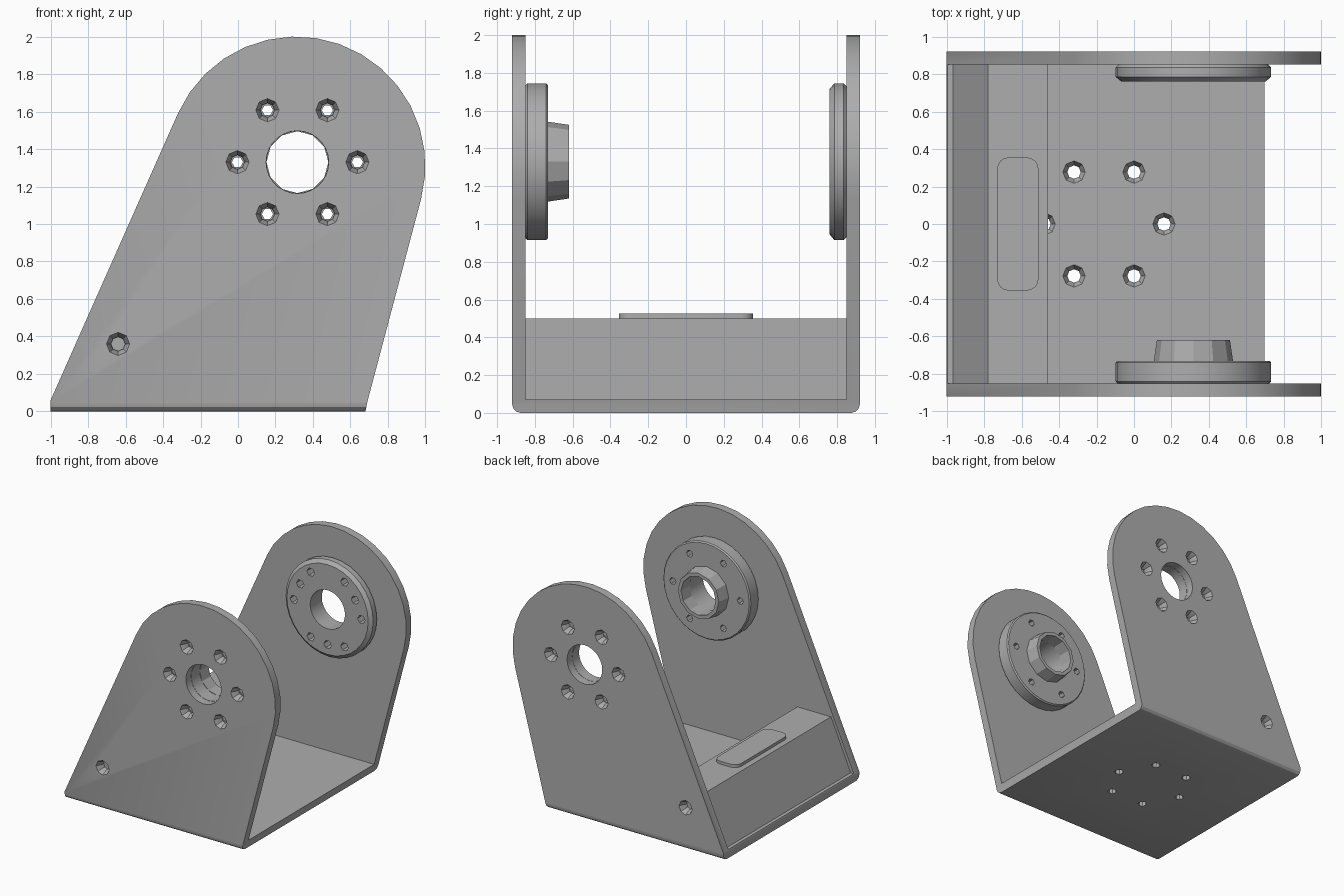
import bpy, bmesh
from math import sin, cos, pi, radians
from mathutils import Vector

if "Cube" in bpy.data.objects:
    bpy.data.objects.remove(bpy.data.objects["Cube"])

grey = bpy.data.materials.new("plain grey")
grey.use_nodes = True
grey.diffuse_color = (0.42, 0.42, 0.42, 1)
grey.node_tree.nodes["Principled BSDF"].inputs["Base Color"].default_value = grey.diffuse_color

AXLE = Vector((0.317, 0, 1.33))
BOLT_R = 0.32


def finish(name, bm):
    bmesh.ops.recalc_face_normals(bm, faces=bm.faces)
    mesh = bpy.data.meshes.new(name)
    bm.to_mesh(mesh)
    bm.free()
    mesh.materials.append(grey)
    obj = bpy.data.objects.new(name, mesh)
    bpy.context.collection.objects.link(obj)
    return obj


def prism(bm, outline, y):
    """Extrude an x-z outline from -y to +y."""
    front = [bm.verts.new((x, -y, z)) for x, z in outline]
    face = bm.faces.new(front)
    ext = bmesh.ops.extrude_face_region(bm, geom=[face])
    moved = [v for v in ext["geom"] if isinstance(v, bmesh.types.BMVert)]
    bmesh.ops.translate(bm, verts=moved, vec=(0, 2 * y, 0))


def turned(bm, rings, centre, axis="Y", sides=8, hollow=False):
    """Revolve (radius, offset) pairs; hollow joins the last ring to the first."""
    loops = []
    for r, t in rings:
        loop = []
        for i in range(sides):
            a = 2 * pi * i / sides
            u, w = r * cos(a), r * sin(a)
            local = (u, t, w) if axis == "Y" else (u, w, t)
            loop.append(bm.verts.new(centre + Vector(local)))
        loops.append(loop)
    pairs = list(zip(loops, loops[1:]))
    if hollow:
        pairs.append((loops[-1], loops[0]))
    else:
        bm.faces.new(loops[0])
        bm.faces.new(loops[-1])
    for a, b in pairs:
        for i in range(sides):
            j = (i + 1) % sides
            bm.faces.new((a[i], a[j], b[j], b[i]))


def cut(obj, bm):
    cutter = finish("cutter", bm)
    cutter.hide_render = True
    mod = obj.modifiers.new("cut", "BOOLEAN")
    mod.operation = "DIFFERENCE"
    mod.solver = "EXACT"
    mod.object = cutter
    graph = bpy.context.evaluated_depsgraph_get()
    mesh = bpy.data.meshes.new_from_object(obj.evaluated_get(graph))
    obj.modifiers.clear()
    obj.data = mesh
    bpy.data.objects.remove(cutter)


def smooth(obj):
    bpy.ops.object.select_all(action="DESELECT")
    obj.select_set(True)
    bpy.context.view_layer.objects.active = obj
    bpy.ops.object.shade_smooth_by_angle(angle=radians(25))


def around(radius, angles):
    return [AXLE + Vector((radius * cos(radians(a)), 0, radius * sin(radians(a)))) for a in angles]


hexagon = range(0, 360, 60)

# U-shaped bracket: solid prism with rounded lower edges, then hollowed
outline = [(-1, 0), (0.68, 0), (0.69, 0.05)]
for i in range(17):
    a = radians(-15 + 171 * i / 16)
    outline.append((0.31 + 0.69 * cos(a), 1.31 + 0.69 * sin(a)))
outline.append((-1, 0.06))
bm = bmesh.new()
prism(bm, outline, 0.92)
low = [e for e in bm.edges if all(v.co.z < 0.01 for v in e.verts)
       and abs(e.verts[0].co.y - e.verts[1].co.y) < 0.01]
bmesh.ops.bevel(bm, geom=low, offset=0.045, segments=3, profile=0.5, affect="EDGES")
bracket = finish("bracket", bm)
bm = bmesh.new()
prism(bm, [(-2, 0.07), (2, 0.07), (2, 3), (-2, 3)], 0.85)
cut(bracket, bm)

# Countersunk bolt holes, bores and base holes
bm = bmesh.new()
for s in (-1, 1):
    holes = around(BOLT_R, hexagon) + [Vector((-0.64, 0, 0.36))]
    for c in holes:
        turned(bm, [(0.065, s * 0.95), (0.062, s * 0.92), (0.038, s * 0.87), (0.038, s * 0.82)], c)
    turned(bm, [(0.167, s * 0.97), (0.167, s * 0.8)], AXLE, sides=28)
for a in hexagon:
    c = Vector((-0.16 + BOLT_R * cos(radians(a)), BOLT_R * sin(radians(a)), 0))
    turned(bm, [(0.036, -0.05), (0.036, 0.025), (0.06, 0.07), (0.06, 0.1)], c, "Z")
cut(bracket, bm)
smooth(bracket)

# Sloped cross block between the plates
bm = bmesh.new()
prism(bm, [(-0.97, 0.06), (-0.46, 0.06), (-0.46, 0.5), (-0.78, 0.5)], 0.85)
finish("cross_block", bm)

# Rounded pad on the block
bm = bmesh.new()
bmesh.ops.create_cube(bm, size=1)
for v in bm.verts:
    v.co = Vector((-0.62 + v.co.x * 0.22, v.co.y * 0.71, 0.505 + v.co.z * 0.04))
upright = [e for e in bm.edges if abs(e.verts[0].co.z - e.verts[1].co.z) > 0.01]
bmesh.ops.bevel(bm, geom=upright, offset=0.06, segments=4, profile=0.5, affect="EDGES")
smooth(finish("block_pad", bm))

# Flange with raised hub on the front plate
bm = bmesh.new()
turned(bm, [(0.165, -0.85), (0.405, -0.85), (0.415, -0.84), (0.415, -0.74), (0.405, -0.73),
            (0.165, -0.73)], AXLE, sides=32, hollow=True)
flange = finish("hub_flange", bm)
bm = bmesh.new()
for c in around(BOLT_R, hexagon):
    turned(bm, [(0.03, -0.9), (0.03, -0.7)], c, sides=6)
cut(flange, bm)
smooth(flange)
bm = bmesh.new()
turned(bm, [(0.165, -0.735), (0.212, -0.735), (0.195, -0.62), (0.165, -0.62)],
       AXLE, sides=12, hollow=True)
finish("hub_collar", bm)

# Chamfered flat flange on the back plate
bm = bmesh.new()
turned(bm, [(0.165, 0.85), (0.4, 0.85), (0.415, 0.835), (0.415, 0.785), (0.385, 0.76),
            (0.165, 0.76)], AXLE, sides=32, hollow=True)
flange = finish("flat_flange", bm)
bm = bmesh.new()
for c in around(BOLT_R, hexagon) + around(0.3, (30, 150, 270)):
    turned(bm, [(0.036, 0.7), (0.036, 0.9)], c, sides=6)
cut(flange, bm)
smooth(flange)
